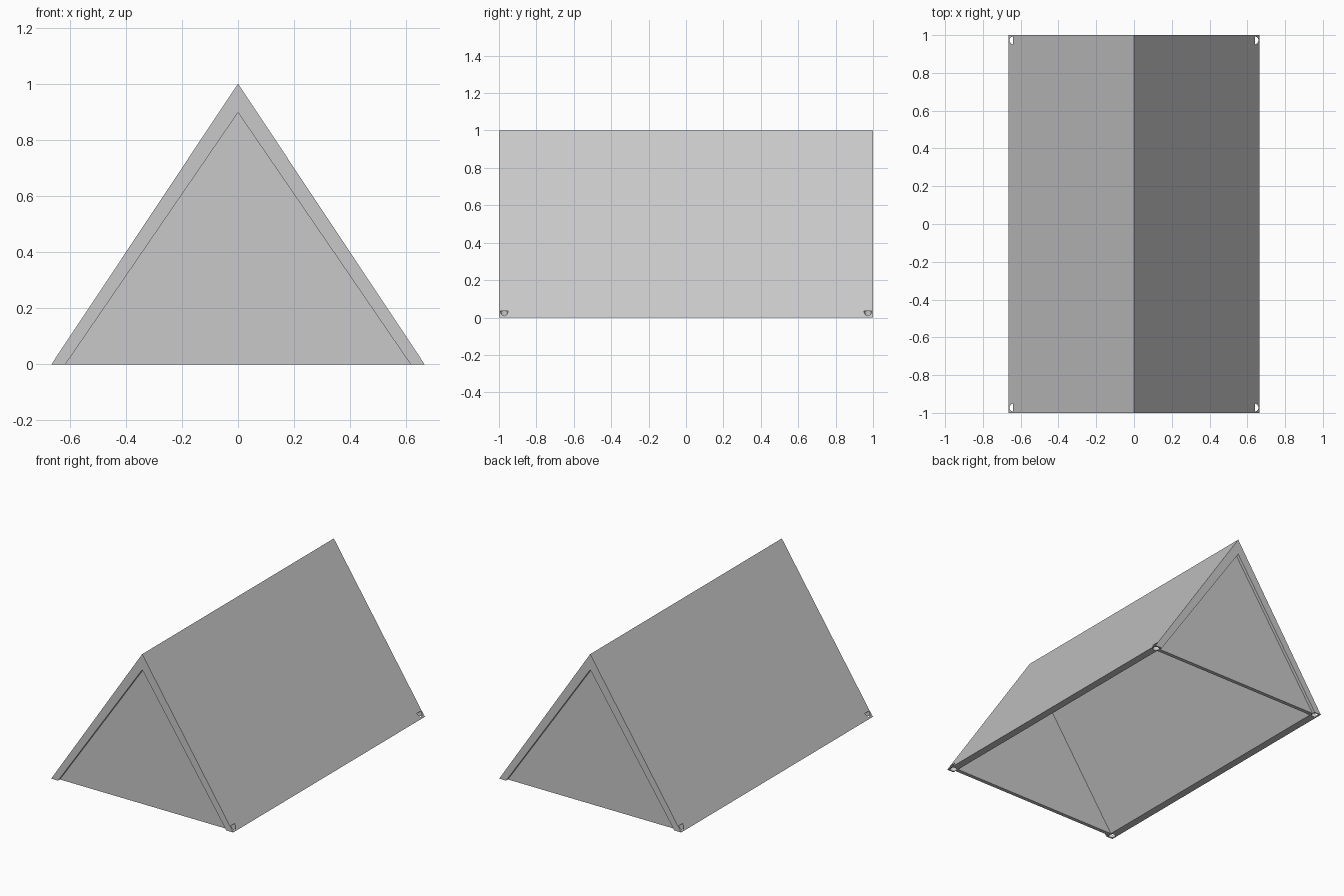
import bpy
import bmesh

cube = bpy.data.objects.get("Cube")
if cube:
    bpy.data.objects.remove(cube, do_unlink=True)

HALF_LEN = 1.0
OUT_X, OUT_Z = 0.665, 1.0      # outer roof outline
IN_X, IN_Z = 0.615, 0.897      # inner roof outline

grey = bpy.data.materials.new("light_grey_canvas")
grey.use_nodes = True
colour = (0.58, 0.58, 0.58, 1)
grey.diffuse_color = colour
grey.node_tree.nodes["Principled BSDF"].inputs["Base Color"].default_value = colour


def prism(name, profile, y0, y1):
    """Extrude an (x, z) profile from y0 to y1."""
    bm = bmesh.new()
    face = bm.faces.new([bm.verts.new((x, y0, z)) for x, z in profile])
    ext = bmesh.ops.extrude_face_region(bm, geom=[face])
    moved = [v for v in ext["geom"] if isinstance(v, bmesh.types.BMVert)]
    bmesh.ops.translate(bm, verts=moved, vec=(0, y1 - y0, 0))
    bmesh.ops.recalc_face_normals(bm, faces=bm.faces)
    mesh = bpy.data.meshes.new(name)
    bm.to_mesh(mesh)
    bm.free()
    mesh.materials.append(grey)
    obj = bpy.data.objects.new(name, mesh)
    bpy.context.collection.objects.link(obj)
    return obj


# Sloped roof: one folded sheet with thickness, open underneath
roof = prism("tent_roof",
             [(-OUT_X, 0), (0, OUT_Z), (OUT_X, 0), (IN_X, 0), (0, IN_Z), (-IN_X, 0)],
             -HALF_LEN, HALF_LEN)

# End walls, set slightly in from the roof edges
for side, name in ((-1, "front_wall"), (1, "back_wall")):
    prism(name, [(-IN_X, 0), (0, IN_Z), (IN_X, 0)], side * 0.98, side * 0.955)

# Peg holes bored up into the four bottom corners
for sx in (-1, 1):
    for sy in (-1, 1):
        bpy.ops.mesh.primitive_cylinder_add(vertices=24, radius=0.021, depth=0.135,
                                            location=(sx * 0.638, sy * 0.972, -0.0325))
        cutter = bpy.context.object
        cutter.name = "peg_hole_cutter"
        cutter.hide_render = True
        cutter.data.materials.append(grey)
        mod = roof.modifiers.new("peg_hole", "BOOLEAN")
        mod.operation = "DIFFERENCE"
        mod.solver = "EXACT"
        mod.object = cutter
        bpy.context.view_layer.objects.active = roof
        bpy.ops.object.modifier_apply(modifier=mod.name)
        bpy.data.objects.remove(cutter, do_unlink=True)
